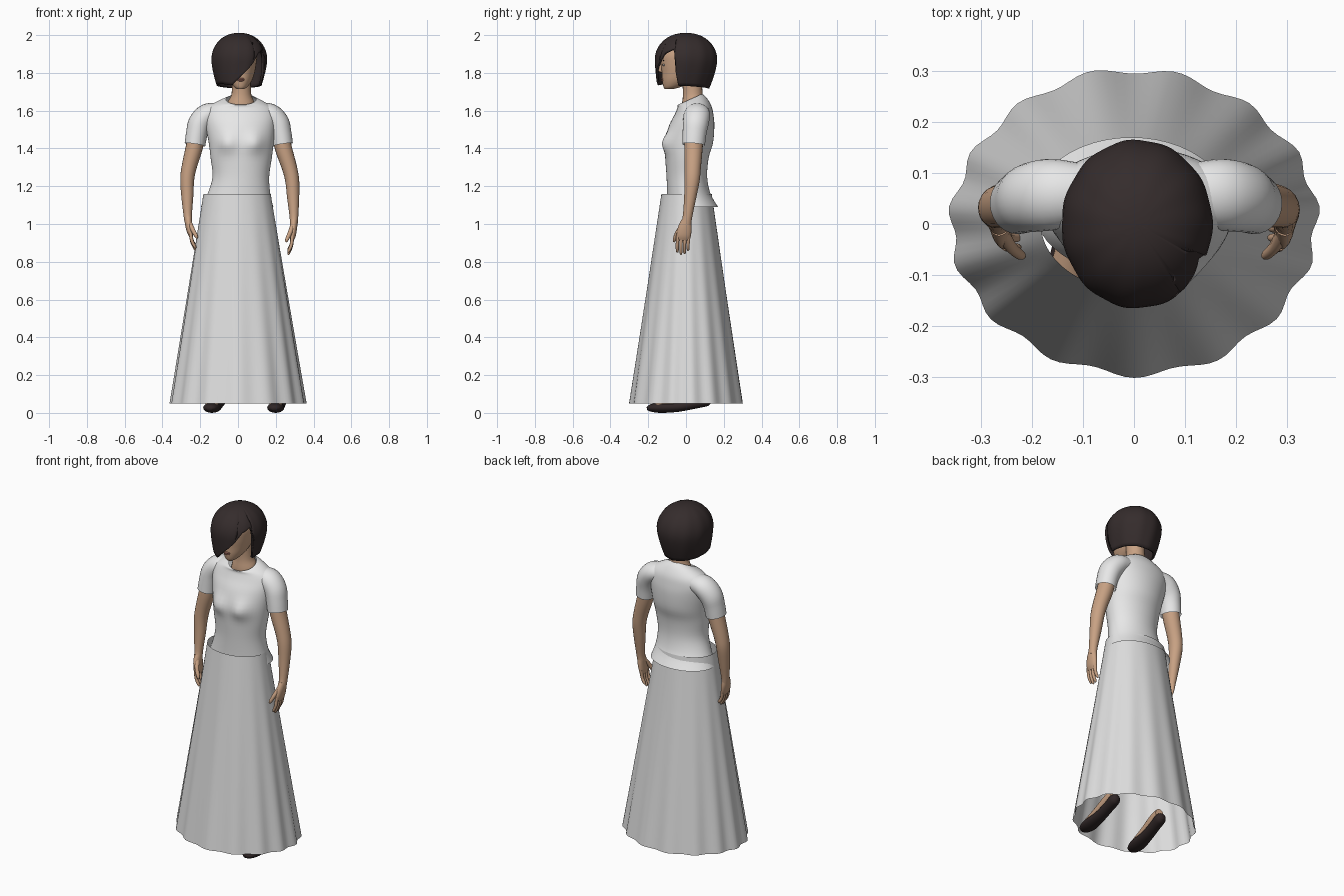
import bpy, bmesh, math
from mathutils import Vector

cube = bpy.data.objects.get("Cube")
if cube:
    bpy.data.objects.remove(cube, do_unlink=True)


def material(name, rgb):
    m = bpy.data.materials.new(name)
    m.use_nodes = True
    m.diffuse_color = (*rgb, 1)
    m.node_tree.nodes["Principled BSDF"].inputs["Base Color"].default_value = (*rgb, 1)
    return m


blouse_white = material("blouse white", (0.8, 0.8, 0.8))
skirt_white = material("skirt white", (0.72, 0.72, 0.72))
skin = material("warm skin", (0.58, 0.36, 0.23))
hair_dark = material("dark brown hair", (0.035, 0.025, 0.025))
shoe_dark = material("dark shoe", (0.03, 0.02, 0.02))
lip = material("lip rose", (0.4, 0.17, 0.13))
eye_white = material("eye white", (0.75, 0.73, 0.7))


def finish(name, bm, mat, angle=60):
    bmesh.ops.recalc_face_normals(bm, faces=bm.faces)
    mesh = bpy.data.meshes.new(name)
    bm.to_mesh(mesh)
    bm.free()
    ob = bpy.data.objects.new(name, mesh)
    bpy.context.collection.objects.link(ob)
    mesh.materials.append(mat)
    bpy.ops.object.select_all(action='DESELECT')
    ob.select_set(True)
    bpy.context.view_layer.objects.active = ob
    bpy.ops.object.shade_smooth_by_angle(angle=math.radians(angle))
    return ob


def skin_rings(bm, rings, cap):
    rings = [[bm.verts.new(p) for p in r] for r in rings]
    for a, b in zip(rings, rings[1:]):
        for i in range(len(a)):
            j = (i + 1) % len(a)
            bm.faces.new((a[i], a[j], b[j], b[i]))
    if cap:
        bm.faces.new(rings[0])
        bm.faces.new(rings[-1])


def spline(secs, steps):
    """Smooth interpolation through the sections."""
    out = []
    for i in range(len(secs) - 1):
        p0, p1 = secs[max(i - 1, 0)], secs[i]
        p2, p3 = secs[i + 1], secs[min(i + 2, len(secs) - 1)]
        for k in range(steps):
            t = k / steps
            out.append([b + 0.5 * t * (c - a + t * (2*a - 5*b + 4*c - d + t * (3*(b - c) + d - a)))
                        for a, b, c, d in zip(p0, p1, p2, p3)])
    out.append(list(secs[-1]))
    return out


def loft(name, secs, mat, n=20, steps=4, axis=None, ref=(0, 1, 0), cap=True, shape=None):
    """Sections are x, y, z, half width, half depth, tilt."""
    secs = spline([tuple(s) + (0,) * (6 - len(s)) for s in secs], steps)
    rings = []
    for i, s in enumerate(secs):
        c = Vector(s[:3])
        t = Vector(axis) if axis else Vector(secs[min(i + 1, len(secs) - 1)][:3]) - Vector(secs[max(i - 1, 0)][:3])
        t.normalize()
        u = Vector(ref).cross(t).normalized()
        v = t.cross(u) + Vector((0, 0, s[5]))
        ring = [c + u * s[3] * math.cos(w) + v * s[4] * math.sin(w)
                for w in (math.tau * k / n for k in range(n))]
        rings.append([shape(p) for p in ring] if shape else ring)
    bm = bmesh.new()
    skin_rings(bm, rings, cap)
    return finish(name, bm, mat)


def stack(rows):
    """Horizontal sections from z, centre x, half width, front y, back y, tilt."""
    return [(cx, (f + b) / 2, z, rx, (b - f) / 2, tilt) for z, cx, rx, f, b, tilt in rows]


def ball(name, loc, size, mat):
    bm = bmesh.new()
    bmesh.ops.create_uvsphere(bm, u_segments=16, v_segments=10, radius=1)
    for v in bm.verts:
        v.co = Vector([c * s + o for c, s, o in zip(v.co, size, loc)])
    return finish(name, bm, mat)


UP = (0, 0, 1)

# Skirt: flared cone with folds that deepen toward the hem
rings = []
for r in range(13):
    k = r / 12
    ring = []
    for i in range(120):
        a = math.tau * i / 120
        w = 1 + k * (0.022 * math.sin(15 * a + 0.8 * math.sin(2 * a)) + 0.008 * math.sin(4 * a + 1))
        ring.append(((0.178 + 0.177 * k) * w * math.cos(a) - 0.005 * (1 - k),
                     (0.133 + 0.163 * k) * w * math.sin(a) + 0.003, 1.16 - 1.11 * k))
    rings.append(ring)
bm = bmesh.new()
skin_rings(bm, rings, False)
finish("skirt", bm, skirt_white)


# Blouse body, tucked in at the front and flared over the hips behind
def bust(p):
    if p.y < 0:
        g = ((abs(p.x - 0.015) - 0.075) / 0.045) ** 2 + ((p.z - 1.43) / 0.05) ** 2
        p.y -= 0.025 * math.exp(-g)
    return p


loft("blouse_body", stack([
    (1.09, -0.005, 0.192, -0.10, 0.17, 0), (1.16, 0.005, 0.166, -0.10, 0.13, 0),
    (1.25, 0.015, 0.15, -0.103, 0.112, 0), (1.35, 0.017, 0.162, -0.11, 0.12, 0),
    (1.43, 0.017, 0.172, -0.113, 0.143, 0), (1.52, 0.013, 0.185, -0.09, 0.15, 0),
    (1.58, 0.01, 0.19, -0.06, 0.145, 0), (1.62, 0.01, 0.17, -0.045, 0.135, 0.05),
    (1.648, 0.013, 0.12, -0.045, 0.11, 0.25), (1.66, 0.016, 0.08, -0.042, 0.085, 0.45)]),
    blouse_white, n=48, axis=UP, cap=False, shape=bust)

# Neck and head
loft("neck", [(0.016, 0.04, 1.58, 0.085, 0.06), (0.016, 0.035, 1.645, 0.07, 0.057, 0.3),
              (0.018, 0.036, 1.69, 0.052, 0.052), (0.018, 0.03, 1.78, 0.05, 0.052)], skin, axis=UP)
fx = 0.014
loft("head", stack([
    (1.714, fx, 0.018, -0.112, -0.07, 0), (1.728, fx, 0.038, -0.12, -0.02, 0),
    (1.76, fx, 0.06, -0.126, 0.04, 0), (1.80, fx, 0.074, -0.128, 0.08, 0),
    (1.85, fx, 0.083, -0.133, 0.1, 0), (1.90, fx, 0.086, -0.13, 0.11, 0),
    (1.95, fx, 0.068, -0.09, 0.09, 0), (1.975, fx, 0.03, -0.04, 0.04, 0)]), skin, n=32, axis=UP)
loft("nose", [(fx, -0.128, 1.856, 0.007, 0.007), (fx, -0.138, 1.828, 0.01, 0.012),
              (fx, -0.14, 1.812, 0.015, 0.013), (fx, -0.126, 1.802, 0.01, 0.008)], skin, n=12, axis=UP)
ball("upper_lip", (fx, -0.126, 1.768, ), (0.022, 0.007, 0.005), lip)
ball("lower_lip", (fx, -0.125, 1.76), (0.018, 0.007, 0.005), lip)
for side, s in (("left", 1), ("right", -1)):
    x = fx + 0.038 * s
    ball(side + "_eye", (x, -0.118, 1.842), (0.014, 0.005, 0.006), eye_white)
    ball(side + "_iris", (x, -0.121, 1.842), (0.006, 0.004, 0.006), hair_dark)
    ball(side + "_eyebrow", (x, -0.119, 1.866), (0.02, 0.004, 0.003), hair_dark)

# Hair: side-swept bob whose hem rises around one side of the face
HEM = [(-180, 1.735), (-135, 1.745), (-106, 1.735), (-75, 1.81), (-45, 1.9),
       (-25, 1.925), (-19, 1.735), (0, 1.735), (90, 1.72), (180, 1.735)]


def hem_height(deg):
    for (a, za), (b, zb) in zip(HEM, HEM[1:]):
        if deg <= b:
            return za + (zb - za) * (deg - a) / (b - a)
    return HEM[-1][1]


rings = []
for r in range(19):
    ring = []
    for i in range(120):
        deg = -180 + 3 * i
        a = math.radians(deg)
        low = hem_height(deg)
        k = 0.02 + 0.98 * r / 18
        z = 1.87 + 0.13 * math.cos(k * math.pi / 2) if low >= 1.87 else None
        if z is None:
            z = 1.87 + 0.13 * math.cos(k * math.pi * 0.85) if k < 0.588 else 1.87 - (1.87 - low) * (k - 0.588) / 0.412
        else:
            top = math.acos((low - 1.87) / 0.13)
            z = 1.87 + 0.13 * math.cos(k * top)
        if z > 1.87:
            f = math.sqrt(max(0, 1 - ((z - 1.87) / 0.13) ** 2)) ** 0.92
        else:
            front = max(0, -math.sin(a))
            f = 1 - (0.28 - 0.2 * front) * ((1.87 - z) / 0.15) ** 1.5
        f *= 1 + 0.008 * math.sin(11 * a + 3 * k)
        ring.append((0.006 + 0.136 * f * math.cos(a), 0.153 * f * math.sin(a), z))
    rings.append(ring)
bm = bmesh.new()
skin_rings(bm, rings, False)
bm.verts.ensure_lookup_table()
bm.faces.new(bm.verts[:120])
hair = finish("hair", bm, hair_dark)
mod = hair.modifiers.new("thickness", 'SOLIDIFY')
mod.thickness = 0.012
mod.offset = -1

# Sleeves, arms and hands; the right arm hangs slightly closer and higher
for side, s in (("left", 1), ("right", -1)):
    def place(secs):
        out = []
        for x, y, z, a, b in secs:
            drop = max(0, 1.4 - z)
            if s < 0:
                x, z = x - 0.06 * drop, z + 0.04 * drop
            out.append((s * x + 0.004, y, z, a, b))
        return out

    loft(side + "_sleeve", place([
        (0.11, 0.06, 1.59, 0.05, 0.06), (0.165, 0.058, 1.578, 0.06, 0.07),
        (0.205, 0.052, 1.535, 0.062, 0.068), (0.222, 0.045, 1.48, 0.057, 0.063),
        (0.232, 0.04, 1.42, 0.055, 0.06)]), blouse_white, n=28, cap=False)
    loft(side + "_arm", place([
        (0.215, 0.045, 1.5, 0.045, 0.05), (0.237, 0.04, 1.4, 0.045, 0.048),
        (0.268, 0.036, 1.3, 0.04, 0.043), (0.283, 0.032, 1.23, 0.037, 0.04),
        (0.288, 0.022, 1.14, 0.032, 0.032), (0.292, 0.008, 1.04, 0.023, 0.025),
        (0.291, 0.0, 1.0, 0.021, 0.028)]), skin)
    loft(side + "_palm", place([
        (0.291, 0.002, 1.02, 0.021, 0.026), (0.29, -0.006, 0.98, 0.019, 0.036),
        (0.286, -0.012, 0.94, 0.016, 0.038), (0.281, -0.014, 0.915, 0.01, 0.032)]), skin)
    for i, length in enumerate((0.07, 0.082, 0.078, 0.06)):
        y = -0.042 + 0.019 * i
        loft(side + "_finger", place([
            (0.284, y, 0.94, 0.01, 0.01), (0.279, y - 0.004, 0.92 - length * 0.4, 0.009, 0.009),
            (0.266, y - 0.004, 0.92 - length * 0.85, 0.008, 0.008),
            (0.261, y - 0.003, 0.92 - length, 0.004, 0.004)]), skin, n=10, steps=3)
    loft(side + "_thumb", place([
        (0.286, -0.02, 0.99, 0.014, 0.014), (0.272, -0.045, 0.955, 0.012, 0.012),
        (0.256, -0.06, 0.92, 0.01, 0.01), (0.25, -0.063, 0.905, 0.005, 0.005)]), skin, n=10, steps=3)

# Feet and shoes: heels a little raised, both turned toward the right
for side, cx, turn in (("left", 0.215, 0.12), ("right", -0.115, 0.18)):
    def stride(secs):
        return [(cx + turn * y, y, z, a, b) for y, z, a, b in secs]

    loft(side + "_shoe", stride([
        (-0.205, 0.024, 0.015, 0.01), (-0.185, 0.026, 0.034, 0.02), (-0.13, 0.028, 0.044, 0.028),
        (-0.04, 0.032, 0.036, 0.026), (0.05, 0.05, 0.032, 0.027), (0.11, 0.066, 0.031, 0.03),
        (0.135, 0.068, 0.014, 0.016)]), shoe_dark, ref=UP)
    loft(side + "_foot", stride([
        (-0.18, 0.034, 0.026, 0.01), (-0.13, 0.046, 0.034, 0.016), (-0.04, 0.068, 0.03, 0.03),
        (0.05, 0.095, 0.028, 0.035), (0.1, 0.1, 0.024, 0.032)]), skin, ref=UP)
